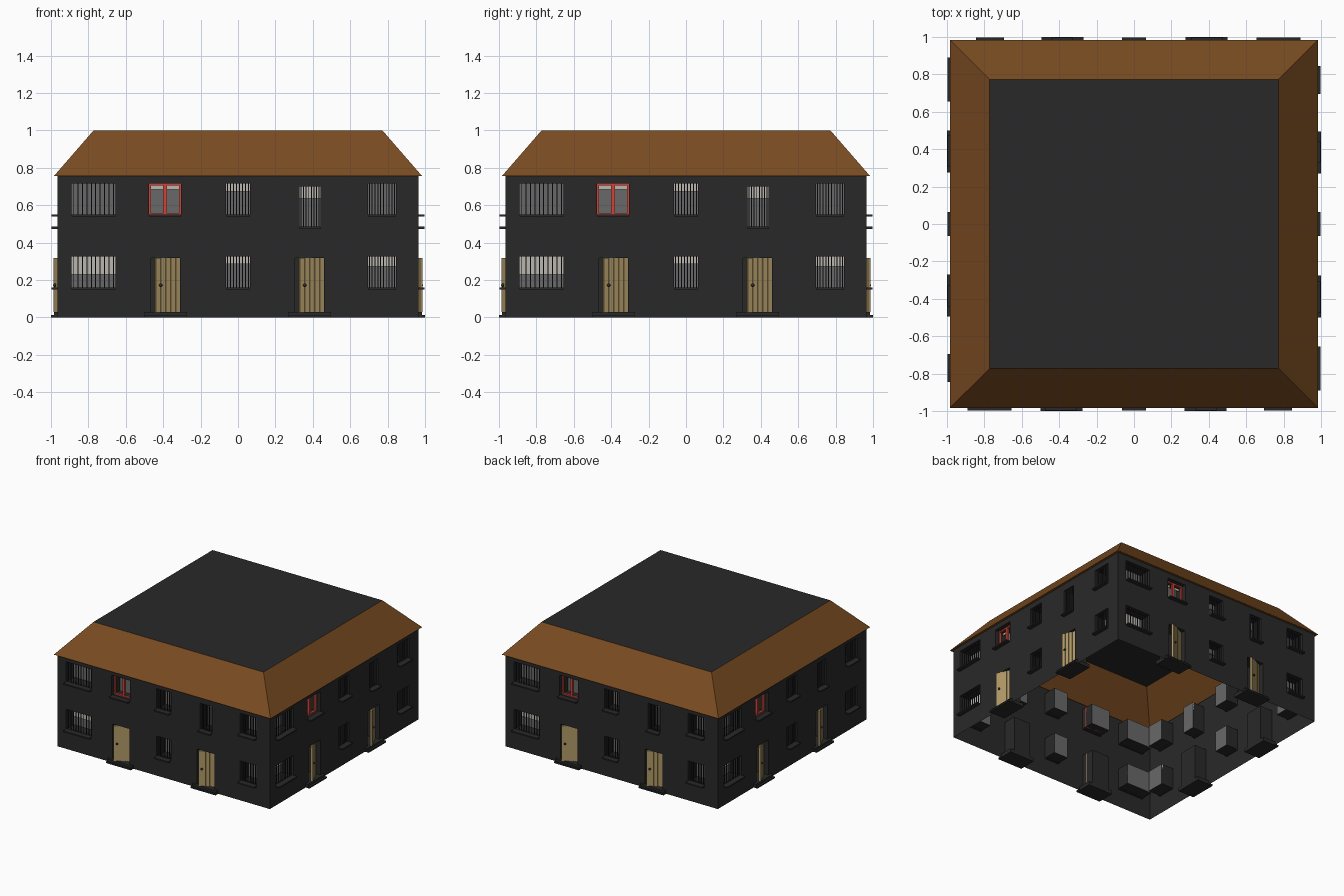
import bpy, bmesh, math
from mathutils import Matrix, Vector

if "Cube" in bpy.data.objects:
    bpy.data.objects.remove(bpy.data.objects["Cube"])

W, TOP, DEPTH = 0.965, 0.757, 0.11     # wall half-width, wall height, recess depth


def mat(name, r, g, b):
    m = bpy.data.materials.new(name)
    m.diffuse_color = (r, g, b, 1)
    m.use_nodes = True
    m.node_tree.nodes["Principled BSDF"].inputs["Base Color"].default_value = m.diffuse_color
    return m


DARK = mat("dark_stone", 0.022, 0.022, 0.022)
BROWN = mat("brown_roof", 0.19, 0.07, 0.015)
TAN = mat("tan_wood", 0.42, 0.31, 0.13)
RED = mat("red_paint", 0.62, 0.06, 0.04)
PANE = mat("grey_pane", 0.14, 0.14, 0.14)
BLIND = mat("pale_blind", 0.5, 0.47, 0.43)

# x0, x1, z0, z1, kind, bottom of blind, number of bars
WINDOWS = [
    (-0.89, -0.655, 0.545, 0.715, "bars", None, 10),
    (-0.475, -0.305, 0.545, 0.715, "red", None, 0),
    (-0.065, 0.065, 0.545, 0.715, "bars", 0.672, 8),
    (0.33, 0.44, 0.48, 0.70, "bars", 0.635, 8),
    (0.695, 0.845, 0.545, 0.715, "bars", None, 10),
    (-0.89, -0.655, 0.155, 0.325, "bars", 0.23, 10),
    (-0.065, 0.065, 0.155, 0.325, "bars", 0.285, 8),
    (0.695, 0.845, 0.155, 0.325, "bars", 0.272, 10),
]
DOORS = [(-0.465, -0.31, 0.03, 0.317), (0.305, 0.46, 0.03, 0.317)]
OPENINGS = [w[:4] for w in WINDOWS] + DOORS


def box(bm, x0, x1, y0, y1, z0, z1, m=None):
    t = Matrix.Translation(((x0 + x1) / 2, (y0 + y1) / 2, (z0 + z1) / 2))
    s = Matrix.Diagonal((x1 - x0, y1 - y0, z1 - z0, 1))
    bmesh.ops.create_cube(bm, size=1, matrix=(m or Matrix()) @ t @ s)


def quad(bm, *pts):
    bm.faces.new([bm.verts.new(p) for p in pts])


def finish(bm, name, material, copies=4, weld=False):
    if weld:
        bmesh.ops.remove_doubles(bm, verts=bm.verts, dist=1e-5)
    me = bpy.data.meshes.new(name)
    bm.to_mesh(me)
    bm.free()
    me.materials.append(material)
    sides = ["front", "right", "back", "left"]
    for i in range(copies):
        ob = bpy.data.objects.new(f"{sides[i]}_{name}" if copies > 1 else name, me)
        ob.rotation_euler.z = i * math.pi / 2
        bpy.context.collection.objects.link(ob)


# wall sheet with open holes
bm = bmesh.new()
xs = sorted({-W, W} | {v for o in OPENINGS for v in o[:2]})
zs = sorted({0, TOP} | {v for o in OPENINGS for v in o[2:]})
for xa, xb in zip(xs, xs[1:]):
    for za, zb in zip(zs, zs[1:]):
        cx, cz = (xa + xb) / 2, (za + zb) / 2
        if not any(o[0] < cx < o[1] and o[2] < cz < o[3] for o in OPENINGS):
            quad(bm, (xa, -W, za), (xb, -W, za), (xb, -W, zb), (xa, -W, zb))
finish(bm, "wall", DARK, weld=True)

# recess linings
bm = bmesh.new()
yb = -W + DEPTH
for x0, x1, z0, z1 in OPENINGS:
    c = [(x0, z0), (x1, z0), (x1, z1), (x0, z1)]
    for (ax, az), (bx, bz) in zip(c, c[1:] + c[:1]):
        quad(bm, (ax, -W, az), (bx, -W, bz), (bx, yb, bz), (ax, yb, az))
for x0, x1, z0, z1 in DOORS:
    quad(bm, (x0, yb, z0), (x1, yb, z0), (x1, yb, z1), (x0, yb, z1))
finish(bm, "recess", DARK, weld=True)

# glass, blinds, bars, sills and red casements
glass, blind, bars, sills, red = (bmesh.new() for _ in range(5))
for x0, x1, z0, z1, kind, zb, n in WINDOWS:
    quad(glass, (x0, yb, z0), (x1, yb, z0), (x1, yb, z1), (x0, yb, z1))
    box(sills, x0, x1, -0.998, -0.95, z0 - 0.006, z0 + 0.005)
    if zb:
        box(blind, x0, x1, yb - 0.012, yb - 0.004, zb, z1)
    if kind == "bars":
        for i in range(n):
            x = x0 + (i + 0.5) * (x1 - x0) / n
            box(bars, x - 0.0025, x + 0.0025, -0.952, -0.947, z0, z1)
    else:
        xm, t = (x0 + x1) / 2, 0.01
        for a, b in ((x0, xm), (xm, x1)):
            for xa, xb in ((a, a + t), (b - t, b)):
                box(red, xa, xb, -0.93, -0.912, z0, z1)
            for za, zc in ((z0, z0 + t), (z1 - t, z1)):
                box(red, a + t, b - t, -0.93, -0.912, za, zc)
            box(blind, a + t, b - t, -0.9, -0.895, z1 - 0.03, z1 - t)
finish(glass, "window_panes", PANE)
finish(blind, "blinds", BLIND)
finish(bars, "window_bars", DARK)
finish(red, "red_casement", RED)

# door thresholds
for x0, x1, z0, z1 in DOORS:
    xc = (x0 + x1) / 2
    box(sills, xc - 0.113, xc + 0.113, -1.0, yb, 0, 0.012)
    box(sills, xc - 0.113, xc + 0.113, -0.985, yb, 0.012, z0)
finish(sills, "sills", DARK)

# plank doors standing ajar, hinged on the right
doors, knobs = bmesh.new(), bmesh.new()
for x0, x1, z0, z1 in DOORS:
    hinge = Matrix.Translation((x1, -0.918, 0)) @ Matrix.Rotation(math.radians(26), 4, 'Z')
    w, n = 0.148, 5
    box(doors, -w, 0, 0, 0.01, z0, z1, hinge)
    for i in range(n):
        a = -w + i * w / n
        box(doors, a + 0.002, a + w / n - 0.002, -0.006, 0, z0, z1, hinge)
    bmesh.ops.create_uvsphere(knobs, u_segments=10, v_segments=6, radius=0.009,
                              matrix=hinge @ Matrix.Translation((-w + 0.028, -0.011, 0.172)))
finish(doors, "doors", TAN)
finish(knobs, "door_knobs", DARK)

# roof slopes with a narrow soffit
bm = bmesh.new()
e, r = 0.985, 0.772
quad(bm, (-e, -e, 0.755), (e, -e, 0.755), (r, -r, 1), (-r, -r, 1))
quad(bm, (-W, -W, TOP), (W, -W, TOP), (e, -e, 0.755), (-e, -e, 0.755))
finish(bm, "roof_slope", BROWN)

# flat roof top
bm = bmesh.new()
quad(bm, (-r, -r, 1), (r, -r, 1), (r, r, 1), (-r, r, 1))
finish(bm, "roof_flat", DARK, copies=1)
